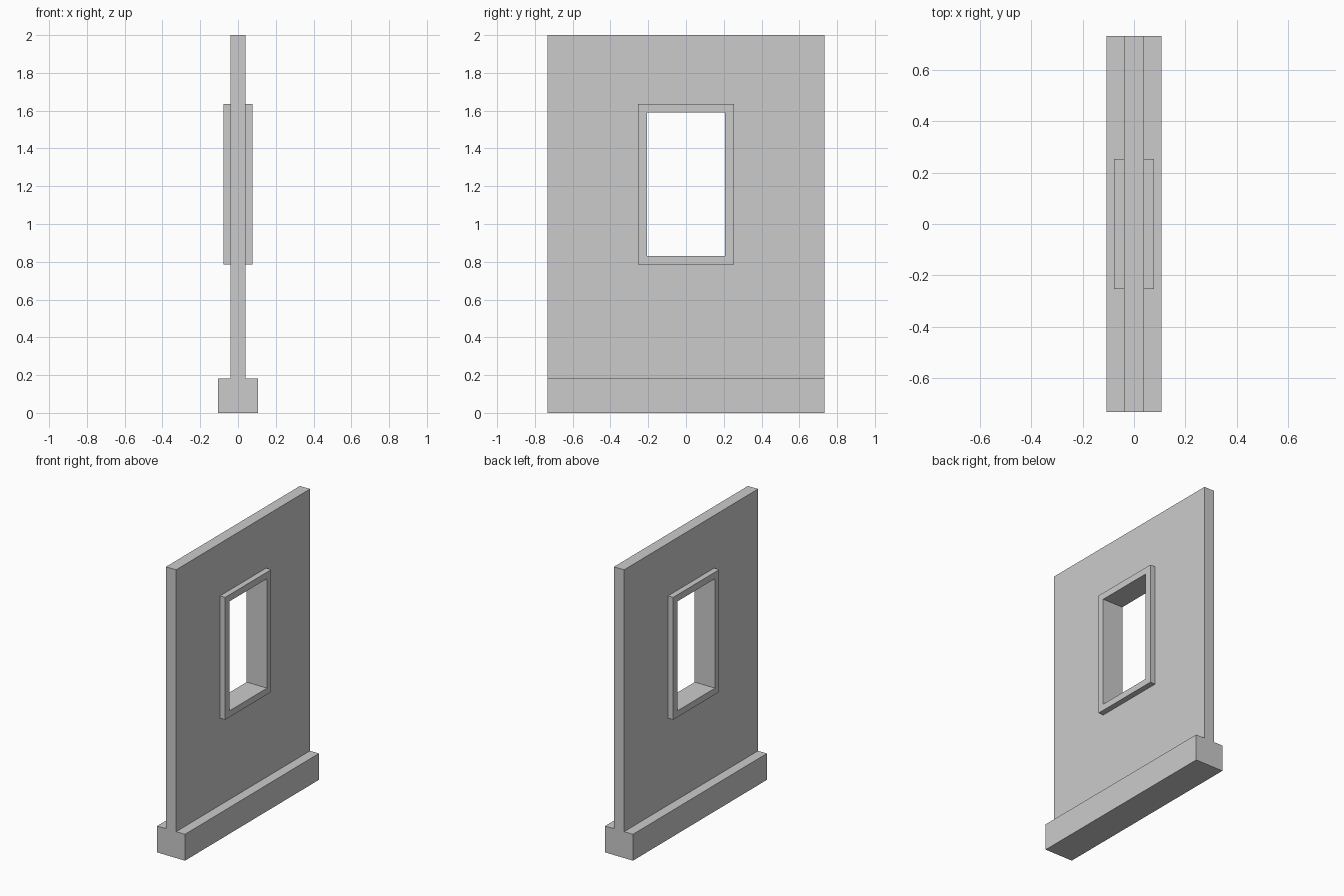
import bpy

if "Cube" in bpy.data.objects:
    bpy.data.objects.remove(bpy.data.objects["Cube"])

HALF_LEN = 0.734
WALL_X, BASE_X, FRAME_X = 0.039, 0.107, 0.078
BASE_TOP, TOP = 0.183, 2.0


def prism(name, profile, y0, y1):
    """Extrude an x-z profile along y."""
    n = len(profile)
    verts = [(x, y, z) for y in (y0, y1) for x, z in profile]
    faces = [list(range(n)), list(range(2 * n - 1, n - 1, -1))]
    faces += [[(i + 1) % n, i, n + i, n + (i + 1) % n] for i in range(n)]
    mesh = bpy.data.meshes.new(name)
    mesh.from_pydata(verts, [], faces)
    mesh.update()
    obj = bpy.data.objects.new(name, mesh)
    bpy.context.collection.objects.link(obj)
    return obj


def block(name, hx, hy, z0, z1):
    return prism(name, [(-hx, z0), (hx, z0), (hx, z1), (-hx, z1)], -hy, hy)


def combine(target, tool, operation):
    mod = target.modifiers.new(operation.title(), 'BOOLEAN')
    mod.operation = operation
    mod.solver = 'EXACT'
    mod.object = tool
    bpy.context.view_layer.objects.active = target
    bpy.ops.object.modifier_apply(modifier=mod.name)
    bpy.data.objects.remove(tool)


# Wall panel with its wide footing, one T-shaped section
right = [(BASE_X, 0), (BASE_X, BASE_TOP), (WALL_X, BASE_TOP), (WALL_X, TOP)]
wall = prism("window_wall", right + [(-x, z) for x, z in reversed(right)],
             -HALF_LEN, HALF_LEN)

# Raised window surround on both faces
combine(wall, block("window_frame", FRAME_X, 0.253, 0.786, 1.635), 'UNION')

# Window opening through surround and wall
combine(wall, block("window_opening", 0.3, 0.207, 0.83, 1.589), 'DIFFERENCE')
